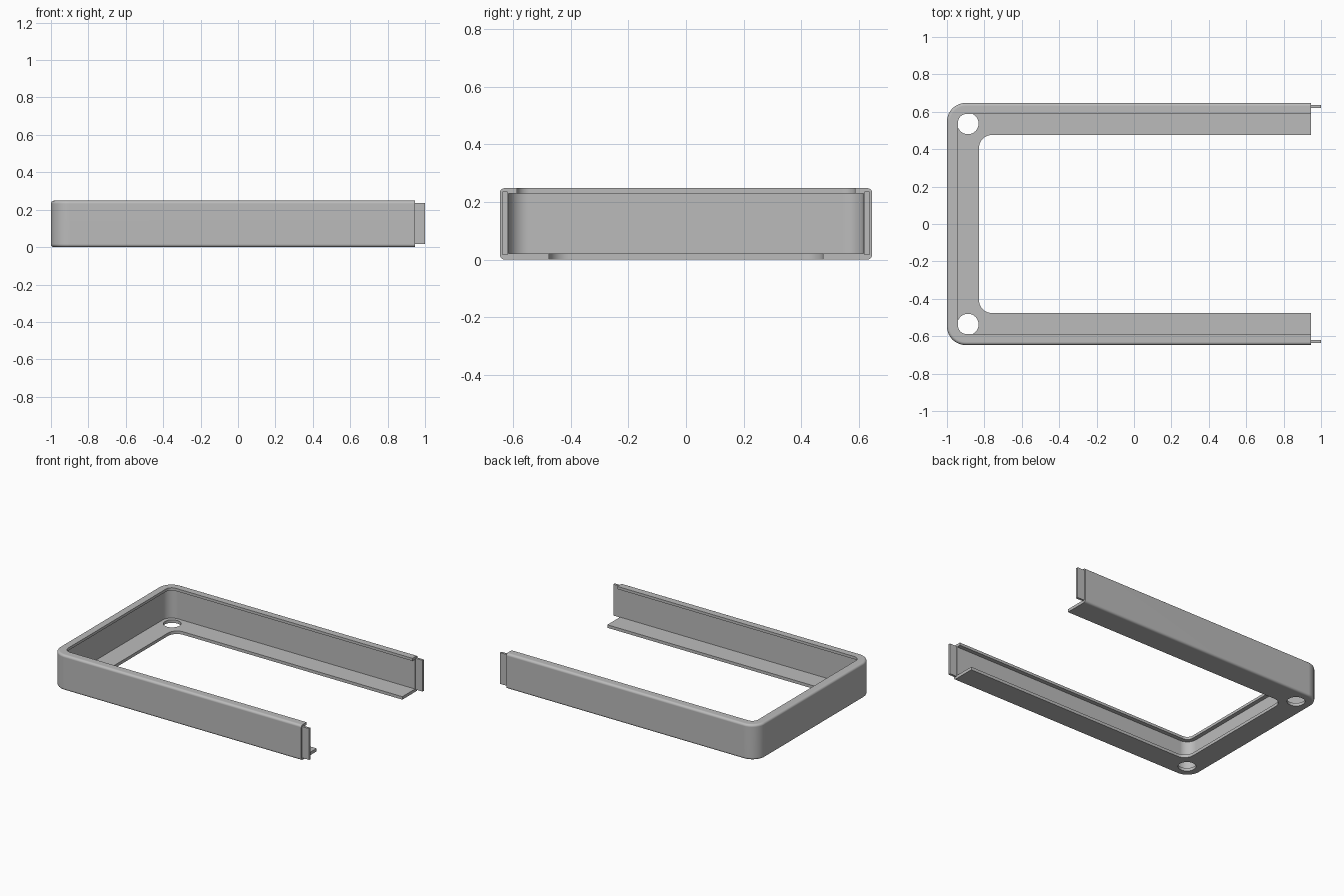
import bpy
import bmesh
from math import cos, sin, pi

cube = bpy.data.objects.get("Cube")
if cube:
    bpy.data.objects.remove(cube, do_unlink=True)

HALF_Y, HEIGHT, END_X = 0.647, 0.248, 0.945
CORNER_R, EDGE_R, ARC_STEPS = 0.1, 0.016, 14

grey = bpy.data.materials.new("plain grey")
grey.use_nodes = True
grey.diffuse_color = (0.5, 0.5, 0.5, 1)
grey.node_tree.nodes["Principled BSDF"].inputs["Base Color"].default_value = (0.5, 0.5, 0.5, 1)


def make_object(name, bm):
    bmesh.ops.recalc_face_normals(bm, faces=bm.faces)
    mesh = bpy.data.meshes.new(name)
    bm.to_mesh(mesh)
    bm.free()
    mesh.materials.append(grey)
    obj = bpy.data.objects.new(name, mesh)
    bpy.context.collection.objects.link(obj)
    return obj


def u_path(inset, radius):
    """Plan outline of the open frame, inset from its outer face."""
    y_side = HALF_Y - inset
    cx, cy = -1 + inset + radius, y_side - radius
    half = [(END_X, -y_side)]
    for i in range(ARC_STEPS + 1):
        a = pi / 2 * i / ARC_STEPS
        half.append((cx - radius * sin(a), -cy - radius * cos(a)))
    return half + [(x, -y) for x, y in reversed(half)]


# Wall section as (inset, height, corner radius): rounded outside, lip and flange inside
section = []
for z_mid, start in ((EDGE_R, 0), (HEIGHT - EDGE_R, pi / 2)):
    for i in range(6):
        a = start + pi / 2 * i / 5
        inset = EDGE_R - EDGE_R * sin(a)
        section.append((inset, z_mid - EDGE_R * cos(a), CORNER_R - inset))
section += [(0.059, HEIGHT, 0.045), (0.059, 0.229, 0.045),
            (0.03, 0.229, 0.07), (0.03, 0.021, 0.07),
            (0.171, 0.021, 0.07), (0.171, 0, 0.07)]

# Frame swept round the path
bm = bmesh.new()
rings = [[bm.verts.new((x, y, z)) for x, y in u_path(d, r)] for d, z, r in section]
for k, ring in enumerate(rings):
    following = rings[(k + 1) % len(rings)]
    for i in range(len(ring) - 1):
        bm.faces.new((ring[i], ring[i + 1], following[i + 1], following[i]))
for end in (0, -1):
    bm.faces.new([ring[end] for ring in rings])
frame = make_object("frame", bm)

# Round holes through the flange corners
bpy.context.view_layer.objects.active = frame
for side in (-1, 1):
    bpy.ops.mesh.primitive_cylinder_add(vertices=48, radius=0.057, depth=0.1,
                                        location=(-0.888, side * 0.537, 0))
    cutter = bpy.context.object
    cutter.name = "hole_cutter"
    cutter.hide_render = True
    bpy.context.view_layer.objects.active = frame
    cut = frame.modifiers.new("hole", 'BOOLEAN')
    cut.operation, cut.solver, cut.object = 'DIFFERENCE', 'EXACT', cutter
    bpy.ops.object.modifier_apply(modifier=cut.name)
    bpy.data.objects.remove(cutter, do_unlink=True)

bpy.ops.object.select_all(action='DESELECT')
frame.select_set(True)
bpy.context.view_layer.objects.active = frame
bpy.ops.object.shade_smooth_by_angle(angle=pi / 6)
normals = frame.modifiers.new("even shading", 'WEIGHTED_NORMAL')
normals.keep_sharp = True

# Thin joining tabs on the open ends
for name, side in (("right_tab", -1), ("left_tab", 1)):
    bm = bmesh.new()
    bmesh.ops.create_cube(bm, size=1)
    for v in bm.verts:
        v.co = (0.97 + v.co.x * 0.06, side * 0.629 + v.co.y * 0.016, 0.126 + v.co.z * 0.22)
    make_object(name, bm)
